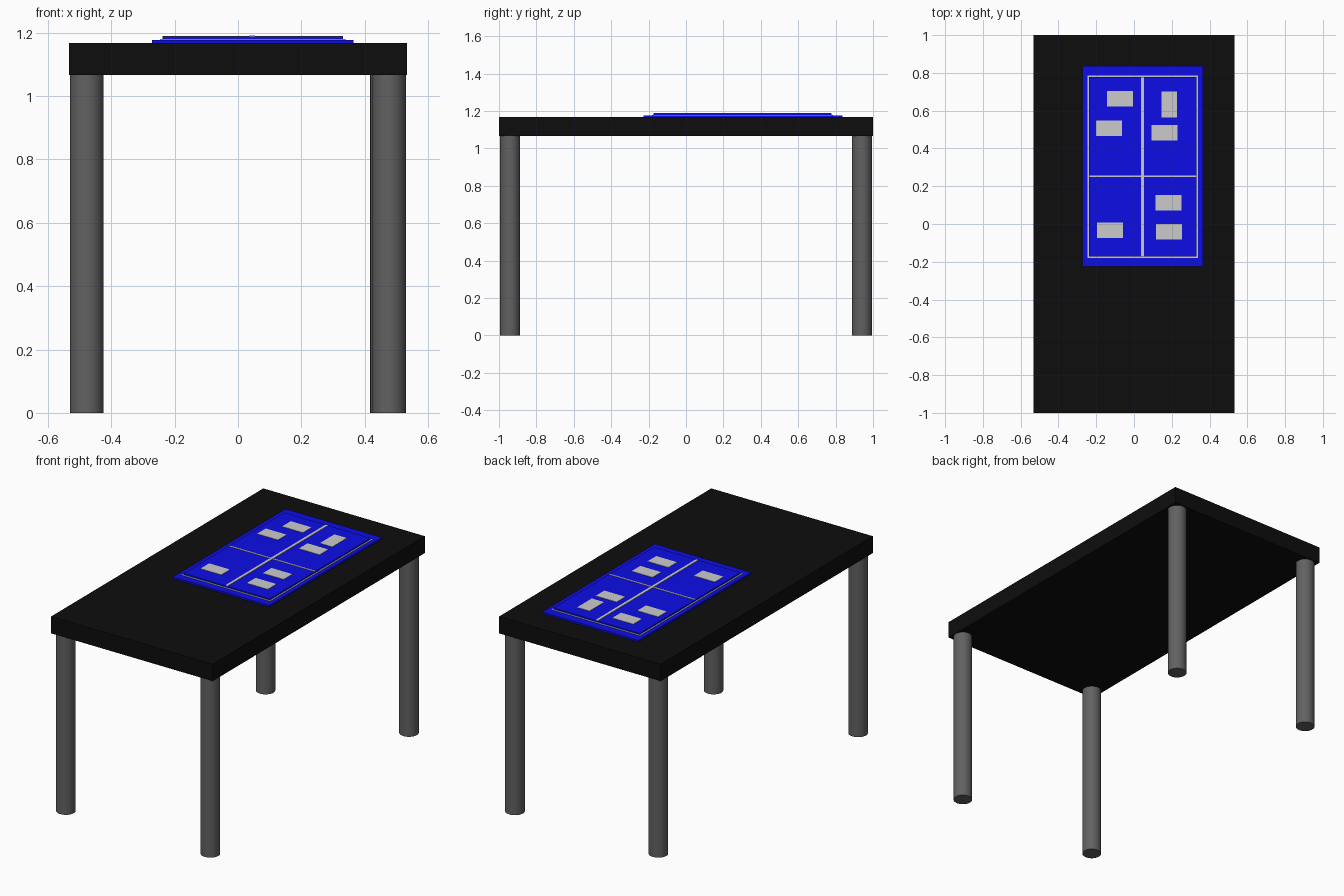
import bpy, math

if "Cube" in bpy.data.objects:
    bpy.data.objects.remove(bpy.data.objects["Cube"])


def material(name, rgb):
    m = bpy.data.materials.new(name)
    m.diffuse_color = (*rgb, 1)
    m.use_nodes = True
    m.node_tree.nodes["Principled BSDF"].inputs["Base Color"].default_value = m.diffuse_color
    return m


BLACK = material("black", (0.004, 0.004, 0.004))
DARK = material("dark_grey", (0.12, 0.12, 0.12))
BLUE = material("blue", (0.004, 0.004, 0.8))
PALE = material("pale_grey", (0.6, 0.6, 0.6))


def box(name, x, y, z, mat):
    """Box from (min, max) pairs on each axis."""
    bpy.ops.mesh.primitive_cube_add(size=1, location=[sum(r) / 2 for r in (x, y, z)])
    ob = bpy.context.object
    ob.name = name
    ob.scale = [r[1] - r[0] for r in (x, y, z)]
    bpy.ops.object.transform_apply(location=False, rotation=False, scale=True)
    ob.data.materials.append(mat)
    return ob


# Table top
box("table_top", (-0.533, 0.533), (-1, 1), (1.066, 1.167), BLACK)

# Legs
legs = {"front_left_leg": (-0.477, -0.941), "front_right_leg": (0.477, -0.941),
        "back_left_leg": (-0.477, 0.941), "back_right_leg": (0.47, 0.941)}
for name, (x, y) in legs.items():
    bpy.ops.mesh.primitive_cylinder_add(vertices=32, radius=0.053, depth=1.066,
                                        location=(x, y, 0.533))
    leg = bpy.context.object
    leg.name = name
    leg.data.materials.append(DARK)
    bpy.ops.object.shade_smooth_by_angle(angle=math.radians(40))

# Board: wide base and raised playing surface
X0, X1, Y0, Y1 = -0.238, 0.331, -0.173, 0.777
box("board_base", (-0.272, 0.364), (-0.226, 0.837), (1.167, 1.177), BLUE)
box("board_surface", (X0, X1), (Y0, Y1), (1.177, 1.187), BLUE)

# Thin border around the raised surface
w, zb = 0.008, (1.177, 1.179)
for side, a, b in (("left", X0 - w, X0), ("right", X1, X1 + w)):
    box(f"border_{side}", (a, b), (Y0 - w, Y1 + w), zb, PALE)
for side, a, b in (("front", Y0 - w, Y0), ("back", Y1, Y1 + w)):
    box(f"border_{side}", (X0, X1), (a, b), zb, PALE)

# Dividing lines
box("long_divider", (0.037, 0.053), (Y0, Y1), (1.187, 1.190), PALE)
box("cross_divider", (X0, X1), (0.249, 0.258), (1.187, 1.1895), PALE)

# Cards lying on the board (centre x, centre y, turned)
cards = [(-0.075, 0.662, False), (-0.132, 0.508, False), (0.187, 0.632, True),
         (0.161, 0.482, False), (0.183, 0.112, False), (0.185, -0.041, False),
         (-0.127, -0.033, False)]
for i, (x, y, turned) in enumerate(cards, 1):
    hx, hy = (0.041, 0.069) if turned else (0.069, 0.041)
    box(f"card_{i}", (x - hx, x + hx), (y - hy, y + hy), (1.187, 1.189), PALE)
